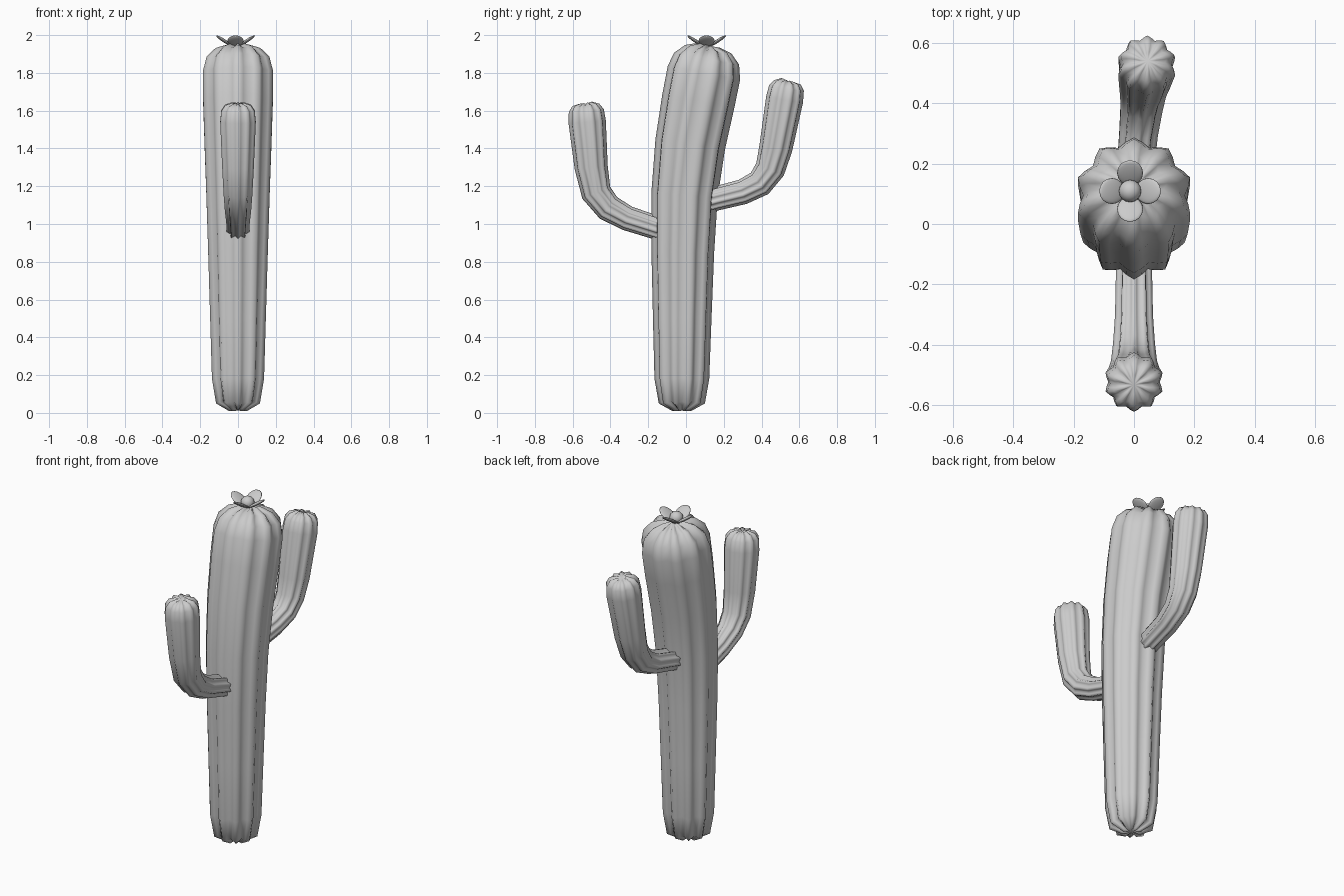
import bpy, bmesh, math
from mathutils import Vector, Matrix

if "Cube" in bpy.data.objects:
    bpy.data.objects.remove(bpy.data.objects["Cube"])

RIBS, SEG = 10, 40


def ribbed_tube(name, rings, depth):
    """Sweep a ribbed ring along (x, y, z, radius) stations, closed by a pole at each end."""
    bm = bmesh.new()
    pts = [Vector(r[:3]) for r in rings]
    n = len(pts)
    big = max(r[3] for r in rings)
    loops = []
    for i, (p, ring) in enumerate(zip(pts, rings)):
        rad = ring[3]
        if rad == 0:
            loops.append([bm.verts.new(p)])
            continue
        t = (pts[min(i + 1, n - 1)] - pts[max(i - 1, 0)]).normalized()
        v = t.cross(Vector((1, 0, 0))).normalized()
        u = v.cross(t)
        end = 1 if i > n / 2 else -1
        loop = []
        for k in range(SEG):
            a = 2 * math.pi * k / SEG
            # rounded ribs with a crest facing front and back
            valley = 0.5 + 0.5 * math.cos(RIBS * a)
            d = min(depth, 0.3 * rad) * valley
            drop = depth * valley * (1 - rad / big) * end
            loop.append(bm.verts.new(
                p + (u * math.cos(a) + v * math.sin(a)) * (rad - d) - t * drop))
        loops.append(loop)
    for A, B in zip(loops, loops[1:]):
        for k in range(SEG):
            j = (k + 1) % SEG
            if len(A) == 1:
                bm.faces.new((A[0], B[j], B[k]))
            elif len(B) == 1:
                bm.faces.new((A[k], A[j], B[0]))
            else:
                bm.faces.new((A[k], A[j], B[j], B[k]))
    return finish(name, bm)


def finish(name, bm):
    bmesh.ops.recalc_face_normals(bm, faces=bm.faces)
    for f in bm.faces:
        f.smooth = True
    mesh = bpy.data.meshes.new(name)
    bm.to_mesh(mesh)
    bm.free()
    ob = bpy.data.objects.new(name, mesh)
    bpy.context.collection.objects.link(ob)
    return ob


def ellipsoid(name, matrix):
    bm = bmesh.new()
    bmesh.ops.create_uvsphere(bm, u_segments=16, v_segments=10, radius=1, matrix=matrix)
    return finish(name, bm)


# Trunk, leaning back towards the top
ribbed_tube("trunk", [
    (0, -0.022, 0.012, 0), (0, -0.022, 0.010, 0.05), (0, -0.022, 0.05, 0.122),
    (0, -0.022, 0.18, 0.145), (0, -0.020, 0.5, 0.155), (0, -0.017, 0.85, 0.166),
    (0, -0.008, 1.15, 0.176), (0, 0.022, 1.42, 0.186), (0, 0.065, 1.65, 0.194),
    (0, 0.095, 1.80, 0.195), (0, 0.109, 1.875, 0.175), (0, 0.118, 1.925, 0.125),
    (0, 0.122, 1.946, 0.06), (0, 0.122, 1.943, 0)], 0.027)

# Front arm
ribbed_tube("front_arm", [
    (0, -0.06, 0.95, 0), (0, -0.08, 0.955, 0.062), (0, -0.17, 0.985, 0.063),
    (0, -0.31, 1.030, 0.066), (0, -0.41, 1.085, 0.073), (0, -0.475, 1.165, 0.08),
    (0, -0.502, 1.30, 0.088), (0, -0.523, 1.54, 0.099), (0, -0.528, 1.60, 0.093),
    (0, -0.531, 1.63, 0.072), (0, -0.532, 1.642, 0.035), (0, -0.532, 1.636, 0)], 0.014)

# Back arm, drifting slightly to the side
ribbed_tube("back_arm", [
    (0, 0.05, 1.10, 0), (0, 0.07, 1.11, 0.064), (0.003, 0.16, 1.135, 0.064),
    (0.015, 0.30, 1.170, 0.067), (0.025, 0.39, 1.215, 0.073), (0.03, 0.445, 1.29, 0.08),
    (0.035, 0.475, 1.40, 0.088), (0.042, 0.522, 1.66, 0.099), (0.044, 0.532, 1.72, 0.093),
    (0.045, 0.537, 1.75, 0.072), (0.045, 0.539, 1.762, 0.035), (0.045, 0.539, 1.756, 0)], 0.014)

# Flower: button centre and four raised petals
centre = Vector((-0.013, 0.109, 1.962))
ellipsoid("flower_centre", Matrix.Translation(centre) @ Matrix.Diagonal((0.037, 0.037, 0.036, 1)))
for i in range(4):
    m = (Matrix.Translation(centre) @ Matrix.Rotation(i * math.pi / 2, 4, 'Z')
         @ Matrix.Translation((0.06, 0, 0.008)) @ Matrix.Rotation(math.radians(-33), 4, 'Y')
         @ Matrix.Diagonal((0.05, 0.043, 0.009, 1)))
    ellipsoid(f"petal_{i + 1}", m)
